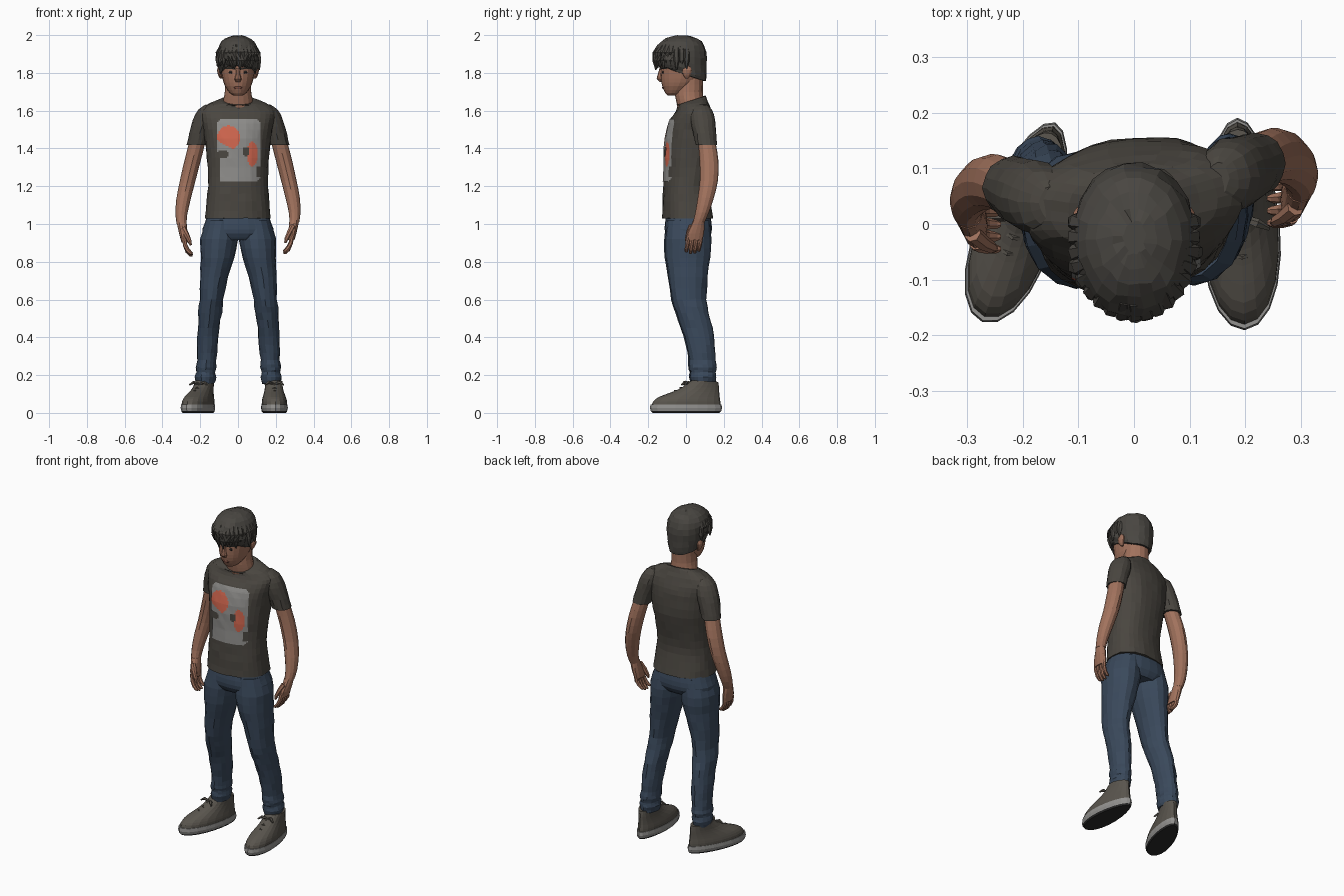
import bpy, bmesh, math, random
from mathutils import Vector
from mathutils.bvhtree import BVHTree

random.seed(4)


def material(name, rgb):
    m = bpy.data.materials.new(name)
    m.diffuse_color = (*rgb, 1)
    return m


SHIRT = material("charcoal cloth", (0.068, 0.061, 0.051))
HAIR = material("dark hair", (0.066, 0.061, 0.053))
JEANS = material("denim blue", (0.042, 0.066, 0.105))
SKIN = material("skin", (0.36, 0.17, 0.11))
LIP = material("lips", (0.22, 0.085, 0.06))
PRINT = material("print grey", (0.27, 0.265, 0.255))
RED = material("print red", (0.62, 0.13, 0.075))
SHOE = material("shoe taupe", (0.10, 0.09, 0.075))
SOLE = material("sole grey", (0.29, 0.285, 0.275))
BLACK = material("dark rubber", (0.025, 0.025, 0.025))


def skin_rings(name, rings, mat):
    """Bridge equal rings of points, cap both ends, flat shaded."""
    bm = bmesh.new()
    vs = [[bm.verts.new(c) for c in r] for r in rings]
    n = len(vs[0])
    for a, b in zip(vs, vs[1:]):
        for i in range(n):
            j = (i + 1) % n
            bm.faces.new((a[i], a[j], b[j], b[i]))
    bm.faces.new(vs[0])
    bm.faces.new(vs[-1])
    bmesh.ops.recalc_face_normals(bm, faces=bm.faces)
    me = bpy.data.meshes.new(name)
    bm.to_mesh(me)
    bm.free()
    me.materials.append(mat)
    ob = bpy.data.objects.new(name, me)
    bpy.context.collection.objects.link(ob)
    return ob


def smooth_rows(rows, steps):
    """Catmull-Rom interpolation between rows of numbers."""
    out = []
    for i in range(len(rows) - 1):
        a, b, c, d = rows[max(i - 1, 0)], rows[i], rows[i + 1], rows[min(i + 2, len(rows) - 1)]
        for s in range(steps):
            t = s / steps
            out.append([0.5 * (2 * q + (r - p) * t + (2 * p - 5 * q + 4 * r - w) * t * t
                               + (3 * q - p - 3 * r + w) * t ** 3)
                        for p, q, r, w in zip(a, b, c, d)])
    return out + [list(rows[-1])]


def loft(name, rows, mat, n=16, steps=2, power=2.0, noise=0.0, shear=0.0, taper=0.0,
         side=1, off=(0, 0, 0)):
    """Stack level rings; row = cx, cy, z, rx, ry and optional tilt."""
    rows = [tuple(r) + (0,) * (6 - len(r)) for r in rows]
    rings = []
    for cx, cy, z, rx, ry, tilt in smooth_rows(rows, steps):
        ring = []
        for i in range(n):
            a = 2 * math.pi * i / n
            c, s = math.cos(a), math.sin(a)
            dx = max(rx, .002) * math.copysign(abs(c) ** (2 / power), c) * (1 - taper * s)
            dy = max(ry, .002) * math.copysign(abs(s) ** (2 / power), s)
            k = [random.uniform(-noise, noise) for _ in range(3)]
            x = cx + dx
            ring.append((side * (x + k[0]) + off[0], cy + dy + shear * x + k[1] + off[1],
                         z + tilt * dy + k[2] * 0.6 + off[2]))
        rings.append(ring)
    return skin_rings(name, rings, mat)


def tube(name, pts, mat, n=7, side=1, off=(0, 0, 0)):
    """Round tube through points; point = x, y, z, radius."""
    ps = [Vector((side * p[0], p[1], p[2])) + Vector(off) for p in pts]
    rings = []
    for i, p in enumerate(ps):
        q = (ps[min(i + 1, len(ps) - 1)] - ps[max(i - 1, 0)]).to_track_quat('Z', 'Y')
        rings.append([p + q @ Vector((math.cos(6.2832 * k / n), math.sin(6.2832 * k / n), 0)) * pts[i][3]
                      for k in range(n)])
    return skin_rings(name, rings, mat)


# shirt body
torso = loft("shirt_body", [
    (0, .008, 1.03, .174, .134), (0, .002, 1.12, .166, .124), (0, 0, 1.2, .159, .119),
    (0, .01, 1.3, .161, .125), (0, .02, 1.4, .17, .134), (0, .027, 1.5, .182, .127),
    (0, .035, 1.56, .195, .112), (0, .04, 1.603, .195, .09, .05), (0, .035, 1.638, .15, .078, .15),
    (0, .025, 1.655, .09, .078, .32)], SHIRT, n=32, power=2.3, noise=.002, shear=.08)

# printed panel laid on the chest; gaps show the shirt
tree = BVHTree.FromPolygons([v.co.copy() for v in torso.data.vertices],
                            [tuple(p.vertices) for p in torso.data.polygons])


def oval(x, z, cx, cz, rx, rz):
    return ((x - cx) / rx) ** 2 + ((z - cz) / rz) ** 2 < 1


bm = bmesh.new()
NX, NZ = 30, 42
grid = {}
for i in range(NX + 1):
    for j in range(NZ + 1):
        x, z = -.112 + .232 * i / NX, 1.225 + .33 * j / NZ
        hit = tree.ray_cast(Vector((x, -1, z)), Vector((0, 1, 0)))[0]
        grid[i, j] = bm.verts.new((x, hit.y - .004, z))
for i in range(NX):
    for j in range(NZ):
        quad = [grid[i, j], grid[i + 1, j], grid[i + 1, j + 1], grid[i, j + 1]]
        x, z = -.112 + .232 * (i + .5) / NX, 1.225 + .33 * (j + .5) / NZ
        corner = max(abs(x - .004) - .086, 0) ** 2 + max(abs(z - 1.39) - .135, 0) ** 2 > .03 ** 2
        hole = oval(x, z, -.08, 1.372, .032, .022) or oval(x, z, .042, 1.385, .018, .025)
        nick = (x > .1 and 1.25 < z < 1.30) or (x < -.1 and z < 1.37)
        if corner or hole or nick:
            continue
        f = bm.faces.new(quad)
        blob = oval(x, z, -.05, 1.457, .06, .063) and z > 1.41 - .5 * (x + .05)
        f.material_index = int(blob or oval(x, z, .076, 1.37, .03, .065))
bmesh.ops.delete(bm, geom=[v for v in bm.verts if not v.link_faces], context='VERTS')
me = bpy.data.meshes.new("chest_print")
bm.to_mesh(me)
bm.free()
me.materials.append(PRINT)
me.materials.append(RED)
bpy.context.collection.objects.link(bpy.data.objects.new("chest_print", me))

# seat of the jeans
loft("jeans_seat", [(0, .012, 1.08, .15, .11), (0, .012, 1.0, .178, .124),
                    (0, .012, .95, .188, .122), (0, .012, .915, .12, .1)], JEANS, n=24, power=2.3)

for side, tag in ((1, "left"), (-1, "right")):
    arm_off = (0, 0, 0) if side == 1 else (0, -.047, -.012)
    # sleeves
    loft(tag + "_sleeve", [
        (.15, .08, 1.632, .02, .03), (.162, .083, 1.605, .048, .055), (.178, .09, 1.55, .06, .066),
        (.202, .1, 1.48, .056, .06), (.218, .108, 1.418, .054, .056, 0)],
        SHIRT, n=16, noise=.002, side=side, off=(0, arm_off[1] * .9, 0))
    # arms
    loft(tag + "_arm", [
        (.205, .1, 1.5, .04, .045), (.222, .112, 1.42, .043, .047), (.245, .122, 1.33, .043, .05),
        (.269, .121, 1.23, .041, .048), (.289, .105, 1.14, .038, .043), (.3, .085, 1.06, .031, .036),
        (.298, .068, 1.01, .026, .031)], SKIN, n=12, side=side, off=arm_off)
    # hands
    loft(tag + "_palm", [
        (.298, .068, 1.02, .026, .03), (.293, .06, .985, .024, .038), (.287, .05, .95, .022, .045),
        (.281, .045, .915, .018, .043)], SKIN, n=12, side=side, off=arm_off)
    for i in range(4):
        y, drop = .012 + .022 * i, (.008, 0, .002, .012)[i]
        tube(f"{tag}_finger_{i + 1}", [
            (.284, y, .935, .012), (.28, y - .004, .9, .012), (.267, y - .008, .865 + drop, .011),
            (.25, y - .01, .848 + drop, .009), (.24, y - .01, .846 + drop, .005)],
            SKIN, side=side, off=arm_off)
    tube(tag + "_thumb", [(.29, .03, .99, .016), (.272, .014, .955, .014), (.256, .005, .92, .011),
                          (.25, .002, .9, .006)], SKIN, side=side, off=arm_off)
    # trouser legs
    loft(tag + "_trouser_leg", [
        (.09, .012, 1.02, .08, .11), (.104, .012, .92, .1, .122), (.113, .011, .82, .088, .117),
        (.13, .012, .72, .074, .103), (.145, .018, .6, .062, .091), (.152, .035, .53, .063, .085),
        (.16, .058, .45, .056, .082), (.166, .078, .36, .056, .074), (.171, .087, .28, .05, .07),
        (.174, .09, .24, .055, .072), (.175, .091, .215, .05, .067), (.176, .091, .19, .056, .07),
        (.176, .091, .155, .047, .062)],
        JEANS, n=16, noise=.0025, side=side, off=(0, 0, 0) if side == 1 else (.004, -.005, 0))
    # shoes, built at the origin then turned out
    shoe = [
        loft(tag + "_shoe_upper", [
            (0, 0, .03, .066, .184), (0, .004, .06, .066, .178), (0, .018, .085, .06, .16),
            (0, .05, .11, .052, .126), (0, .077, .135, .047, .098), (0, .1, .168, .046, .07, -.05)],
            SHOE, n=20, taper=.16),
        loft(tag + "_shoe_sole", [(0, 0, .008, .066, .186), (0, 0, .025, .07, .191),
                                  (0, 0, .045, .068, .188)], SOLE, n=20, steps=1, taper=.16),
        loft(tag + "_shoe_tread", [(0, 0, 0, .06, .178), (0, 0, .009, .067, .187)],
             BLACK, n=20, steps=1, taper=.16)]
    for i in range(3):
        y, z = -.06 + .03 * i, .118 + .015 * i
        shoe.append(tube(f"{tag}_lace_{i + 1}", [(-.036, y + .012, z - .02, .005), (0, y, z, .005),
                                                 (.036, y + .012, z - .02, .005)], SHOE, n=5))
    for s in (-1, 1):
        shoe.append(tube(f"{tag}_bow_{s}", [(0, .012, .152, .005), (s * .03, .0, .162, .009),
                                            (s * .05, -.01, .148, .004)], SHOE, n=5))
    for ob in shoe:
        ob.location = (.192, 0, 0) if side == 1 else (-.207, .003, 0)
        ob.rotation_euler.z = math.radians(2 if side == 1 else -20)
    # ears, eyes and brows
    loft(tag + "_ear", [(.088, .006, 1.77, .006, .008), (.094, .004, 1.785, .01, .018),
                        (.098, .006, 1.815, .013, .026), (.094, .006, 1.838, .008, .012)],
         SKIN, n=10, side=side)
    loft(tag + "_eye", [(.036, -.122, 1.797, .008, .003), (.036, -.1225, 1.803, .014, .005),
                        (.036, -.122, 1.809, .008, .003)], BLACK, n=8, side=side)
    tube(tag + "_brow", [(.014, -.134, 1.82, .004), (.04, -.126, 1.827, .006), (.066, -.105, 1.824, .003)],
         HAIR, n=6, side=side)

# neck and head
loft("neck", [(0, .03, 1.6, .085, .07), (0, .02, 1.66, .077, .074), (0, .015, 1.7, .07, .074),
              (0, .02, 1.77, .068, .07)], SKIN, n=16)
loft("head", [(0, -.074, 1.681, .022, .024), (0, -.06, 1.694, .044, .05), (0, -.04, 1.73, .069, .086),
              (0, -.027, 1.77, .082, .106), (0, -.025, 1.82, .09, .11), (0, -.025, 1.87, .094, .114),
              (0, -.025, 1.93, .083, .1), (0, -.025, 1.965, .05, .06)], SKIN, n=20)
loft("nose", [(0, -.13, 1.825, .009, .01), (0, -.135, 1.79, .012, .015), (0, -.137, 1.768, .019, .018),
              (0, -.128, 1.752, .012, .01)], SKIN, n=8)
loft("mouth", [(0, -.117, 1.714, .014, .006), (0, -.118, 1.722, .025, .008), (0, -.119, 1.73, .012, .006)],
     LIP, n=8)

# hair cap, lower at the nape
loft("hair_cap", [(0, -.015, 1.795, .094, .118, -.33), (0, -.024, 1.83, .107, .134, -.22),
                  (0, -.029, 1.89, .112, .141, -.1), (0, -.028, 1.945, .1, .125),
                  (0, -.025, 1.982, .066, .085), (0, -.025, 1.997, .02, .03)],
     HAIR, n=22, noise=.004)
# choppy fringe and side locks
for i in range(19):
    a = math.radians(-90 + (i - 9) * 11.5)
    c, s = math.cos(a), math.sin(a)
    low = 1.828 + random.uniform(-.012, .012)
    sway = random.uniform(-.015, .015)
    tube(f"hair_lock_{i + 1}", [
        (.085 * c, -.028 + .11 * s, 1.945, .012), (.102 * c, -.028 + .131 * s, 1.905, .019),
        (.104 * c + sway * .5, -.028 + .134 * s, 1.865, .016),
        (.102 * c + sway, -.028 + .132 * s, low, .003)], HAIR, n=6)
